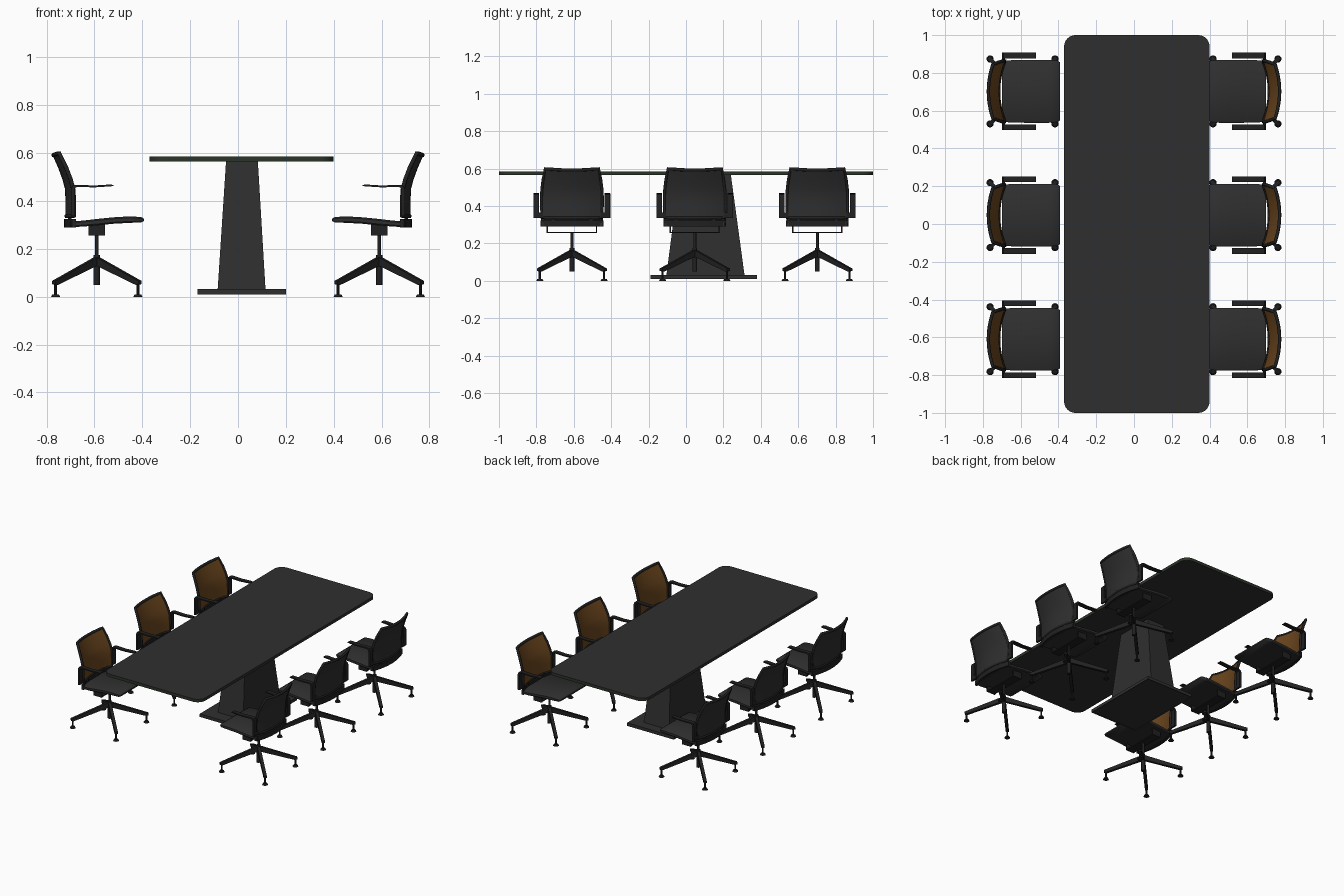
import bpy, bmesh, math
from mathutils import Matrix, Vector

if "Cube" in bpy.data.objects:
    bpy.data.objects.remove(bpy.data.objects["Cube"])


def material(name, rgb):
    m = bpy.data.materials.new(name)
    m.diffuse_color = (*rgb, 1)
    m.use_nodes = True
    m.node_tree.nodes["Principled BSDF"].inputs["Base Color"].default_value = m.diffuse_color
    return m


CHARCOAL = material("charcoal", (0.028, 0.028, 0.028))
BLACK = material("soft black", (0.015, 0.015, 0.016))
BROWN = material("brown mesh", (0.15, 0.062, 0.013))
EDGE = material("dark green edge", (0.024, 0.034, 0.022))


def finish(bm, name, mats, angle=35):
    bmesh.ops.recalc_face_normals(bm, faces=bm.faces)
    me = bpy.data.meshes.new(name)
    bm.to_mesh(me)
    bm.free()
    for m in mats:
        me.materials.append(m)
    me.shade_smooth()
    me.set_sharp_from_angle(angle=math.radians(angle))
    return me


def place(me, name, matrix=Matrix()):
    ob = bpy.data.objects.new(name, me)
    ob.matrix_world = matrix
    bpy.context.scene.collection.objects.link(ob)
    return ob


def loft(bm, rings):
    """Closed solid through rings of equal point count; returns the caps."""
    vs = [[bm.verts.new(p) for p in r] for r in rings]
    n = len(vs[0])
    for a, b in zip(vs, vs[1:]):
        for i in range(n):
            j = (i + 1) % n
            bm.faces.new((a[i], a[j], b[j], b[i]))
    return bm.faces.new(vs[0][::-1]), bm.faces.new(vs[-1])


def rect(x0, x1, y0, y1, z, r=0.0, seg=8):
    if not r:
        return [(x0, y0, z), (x1, y0, z), (x1, y1, z), (x0, y1, z)]
    pts = []
    for k, (cx, cy) in enumerate([(x1 - r, y1 - r), (x0 + r, y1 - r), (x0 + r, y0 + r), (x1 - r, y0 + r)]):
        for i in range(seg + 1):
            a = math.pi / 2 * (k + i / seg)
            pts.append((cx + r * math.cos(a), cy + r * math.sin(a), z))
    return pts


def box(bm, x0, x1, y0, y1, z0, z1):
    return loft(bm, [rect(x0, x1, y0, y1, z0), rect(x0, x1, y0, y1, z1)])


def cylinder(bm, x, y, r, z0, z1, n=16, r2=None):
    r2 = r if r2 is None else r2
    ring = lambda q, z: [(x + q * math.cos(2 * math.pi * i / n), y + q * math.sin(2 * math.pi * i / n), z)
                         for i in range(n)]
    loft(bm, [ring(r, z0), ring(r2, z1)])


def profile_xz(bm, pts, y0, y1, rot=0.0):
    m = Matrix.Rotation(rot, 4, 'Z')
    loft(bm, [[m @ Vector((x, y, z)) for x, z in pts] for y in (y0, y1)])


# ---- table ----
bm = bmesh.new()
loft(bm, [rect(-0.37, 0.40, -1, 1, z, 0.06) for z in (0.565, 0.586)])
bm.normal_update()
for f in bm.faces:
    f.material_index = int(abs(f.normal.z) < 0.5)
place(finish(bm, "table_top", [CHARCOAL, EDGE]), "table_top")

bm = bmesh.new()
loft(bm, [rect(-0.085, 0.115, -0.105, 0.313, 0.03), rect(-0.05, 0.083, -0.035, 0.24, 0.566)])
place(finish(bm, "table_pedestal", [CHARCOAL]), "table_pedestal")

bm = bmesh.new()
bottom, _ = box(bm, -0.17, 0.20, -0.19, 0.38, 0.01, 0.032)
bmesh.ops.inset_region(bm, faces=[bottom], thickness=0.06)
bmesh.ops.translate(bm, verts=bottom.verts, vec=(0, 0, 0.006))
place(finish(bm, "table_foot_plate", [CHARCOAL]), "table_foot_plate")

# ---- chair parts, local origin under the column, facing -x ----
CX = 0.59
parts = {}

# seat: curved cushion with rounded sides
bm = bmesh.new()
seat = [(0.393, 0.326, 0.316, 0.155), (0.405, 0.333, 0.310, 0.163), (0.45, 0.336, 0.309, 0.166),
        (0.52, 0.332, 0.305, 0.166), (0.58, 0.326, 0.299, 0.166), (0.65, 0.318, 0.293, 0.165),
        (0.70, 0.315, 0.291, 0.160)]
loft(bm, [[(x - CX, -w + .006, b), (x - CX, w - .006, b), (x - CX, w, b + .006), (x - CX, w, t - .006),
           (x - CX, w - .008, t), (x - CX, -w + .008, t), (x - CX, -w, t - .006), (x - CX, -w, b + .006)]
          for x, t, b, w in seat])
parts["seat"] = finish(bm, "seat", [CHARCOAL], 40)

# backrest: rows of z at edge, z at centre, x at edge, x at centre, half width
ROWS = [(0.337, 0.337, 0.685, 0.717, 0.160), (0.40, 0.40, 0.685, 0.717, 0.162),
        (0.45, 0.45, 0.688, 0.719, 0.162), (0.49, 0.488, 0.699, 0.729, 0.160),
        (0.54, 0.535, 0.718, 0.746, 0.154), (0.60, 0.592, 0.747, 0.771, 0.143)]
COLS = [i / 6 - 1 for i in range(13)]


def back_point(row, s, dx=0.0):
    ze, zc, xe, xc, w = row
    return (xc + (xe - xc) * s * s - CX + dx, w * s, zc + (ze - zc) * s * s)


bm = bmesh.new()
for dx, mi in ((-0.004, 0), (0.004, 1)):
    g = [[bm.verts.new(back_point(r, s, dx)) for s in COLS] for r in ROWS]
    for a, b in zip(g, g[1:]):
        for i in range(len(COLS) - 1):
            q = (a[i], a[i + 1], b[i + 1], b[i])
            bm.faces.new(q if mi else q[::-1]).material_index = mi
loops = [e for e in bm.edges if e.is_boundary]
for f in bmesh.ops.bridge_loops(bm, edges=loops)["faces"]:
    f.material_index = 1
parts["backrest_panel"] = finish(bm, "backrest_panel", [BROWN, CHARCOAL])

# tubular rim around the backrest
rim = ([back_point(ROWS[0], s) for s in COLS] + [back_point(r, 1) for r in ROWS[1:-1]]
       + [back_point(ROWS[-1], s) for s in COLS[::-1]] + [back_point(r, -1) for r in ROWS[-2:0:-1]])
cu = bpy.data.curves.new("rim", 'CURVE')
cu.dimensions = '3D'
cu.bevel_depth, cu.bevel_resolution = 0.009, 2
sp = cu.splines.new('POLY')
sp.points.add(len(rim) - 1)
for p, co in zip(sp.points, rim):
    p.co = (*co, 1)
sp.use_cyclic_u = True
tmp = place(cu, "rim_helper")
dg = bpy.context.evaluated_depsgraph_get()
me = bpy.data.meshes.new_from_object(tmp.evaluated_get(dg))
bpy.data.objects.remove(tmp)
bm = bmesh.new()
bm.from_mesh(me)
parts["backrest_rim"] = finish(bm, "backrest_rim", [BLACK], 50)

# curved rail joining the seat to the backrest
bm = bmesh.new()
base = (0, 0, 0.685, 0.717, 0.168)
loft(bm, [[(x + d, y, z) for d, z in ((-.009, .29), (.009, .29), (.009, .324), (-.009, .324))]
          for x, y, _ in (back_point(base, s) for s in COLS)])
for y in (-0.10, 0.10):
    box(bm, 0.105, 0.12, y - 0.012, y + 0.012, 0.315, 0.34)
parts["rear_rail"] = finish(bm, "rear_rail", [BLACK])

# armrests: flat strap bent from the back frame forward
arm = [(0.698, 0.337), (0.698, 0.450), (0.692, 0.463), (0.680, 0.468), (0.60, 0.465), (0.535, 0.469),
       (0.52, 0.467), (0.52, 0.463), (0.535, 0.461), (0.60, 0.457), (0.672, 0.459), (0.680, 0.455),
       (0.684, 0.445), (0.684, 0.337)]
bm = bmesh.new()
for s in (-1, 1):
    profile_xz(bm, [(x - CX, z) for x, z in arm], s * 0.175, s * 0.205)
    y0, y1 = sorted((s * 0.155, s * 0.18))
    box(bm, 0.684 - CX, 0.698 - CX, y0, y1, 0.337, 0.365)
parts["armrests"] = finish(bm, "armrests", [BLACK])

# U-shaped bracket under the seat
bm = bmesh.new()
box(bm, -0.03, 0.03, -0.135, 0.135, 0.255, 0.262)
for s in (-1, 1):
    y0, y1 = sorted((s * 0.128, s * 0.135))
    box(bm, -0.034, 0.034, y0, y1, 0.255, 0.302)
parts["seat_bracket"] = finish(bm, "seat_bracket", [BLACK])

# column with thicker sleeve
bm = bmesh.new()
cylinder(bm, 0, 0, 0.008, 0.15, 0.257)
cylinder(bm, 0, 0, 0.013, 0.05, 0.175)
parts["column"] = finish(bm, "column", [BLACK])

# four tapered diagonal legs and their glides
bm, feet = bmesh.new(), bmesh.new()
for k in range(4):
    a = math.pi / 4 + k * math.pi / 2
    profile_xz(bm, [(0, 0.168), (0, 0.132), (0.238, 0.05), (0.255, 0.053), (0.255, 0.066)], -0.010, 0.010, a)
    x, y = 0.243 * math.cos(a), 0.243 * math.sin(a)
    cylinder(feet, x, y, 0.006, 0.008, 0.055, 10)
    cylinder(feet, x, y, 0.019, 0.0, 0.010, 16, 0.014)
parts["star_legs"] = finish(bm, "star_legs", [BLACK])
parts["glides"] = finish(feet, "glides", [BLACK])

# ---- three chairs on each side ----
for side, turn in (("right", 0.0), ("left", math.pi)):
    for i, y in enumerate((-0.61, 0.047, 0.702)):
        x = CX if side == "right" else -CX
        m = Matrix.Translation((x, y, 0)) @ Matrix.Rotation(turn, 4, 'Z')
        for name, me in parts.items():
            place(me, f"{side}_chair_{i + 1}_{name}", m)
